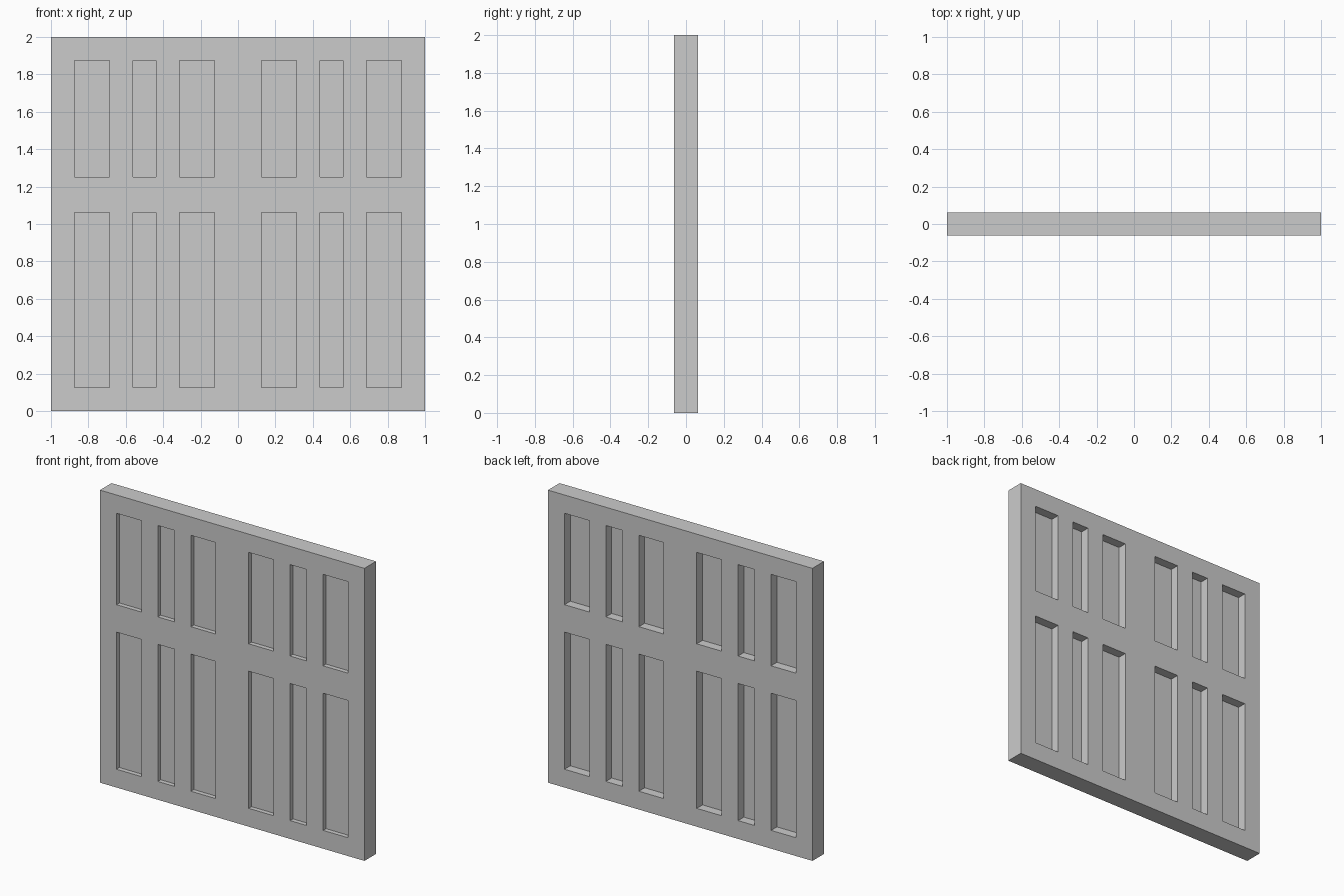
import bpy

if "Cube" in bpy.data.objects:
    bpy.data.objects.remove(bpy.data.objects["Cube"])

HALF_T = 0.0625                      # half the door thickness
FRONT_DEPTH, BACK_DEPTH = 0.03125, 0.0625
COLUMNS = [(0.125, 0.3125), (0.4375, 0.5625), (0.6875, 0.875)]
ROWS = [(0.125, 1.0625), (1.25, 1.875)]


def box(name, x, y, z):
    """Box from (min, max) ranges on each axis."""
    bpy.ops.mesh.primitive_cube_add(size=1, location=[sum(r) / 2 for r in (x, y, z)])
    ob = bpy.context.object
    ob.name = name
    ob.scale = [r[1] - r[0] for r in (x, y, z)]
    bpy.ops.object.transform_apply(location=True, rotation=False, scale=True)
    return ob


# Door slab
door = box("panelled_door", (-1, 1), (-HALF_T, HALF_T), (0, 2))

# Recess cutters: shallow on the front, deeper on the back, mirrored left to right
cutters = []
for y in ((-HALF_T - 0.1, -HALF_T + FRONT_DEPTH), (HALF_T - BACK_DEPTH, HALF_T + 0.1)):
    for a, b in COLUMNS:
        for x in ((a, b), (-b, -a)):
            for z in ROWS:
                cutters.append(box("recess_cutter", x, y, z))

bpy.ops.object.select_all(action='DESELECT')
for c in cutters:
    c.select_set(True)
bpy.context.view_layer.objects.active = cutters[0]
bpy.ops.object.join()
cutter = bpy.context.object
cutter.hide_render = True

# Carve the recesses
mod = door.modifiers.new("recesses", 'BOOLEAN')
mod.operation = 'DIFFERENCE'
mod.solver = 'EXACT'
mod.object = cutter
bpy.ops.object.select_all(action='DESELECT')
door.select_set(True)
bpy.context.view_layer.objects.active = door
bpy.ops.object.modifier_apply(modifier=mod.name)
bpy.data.objects.remove(cutter, do_unlink=True)
